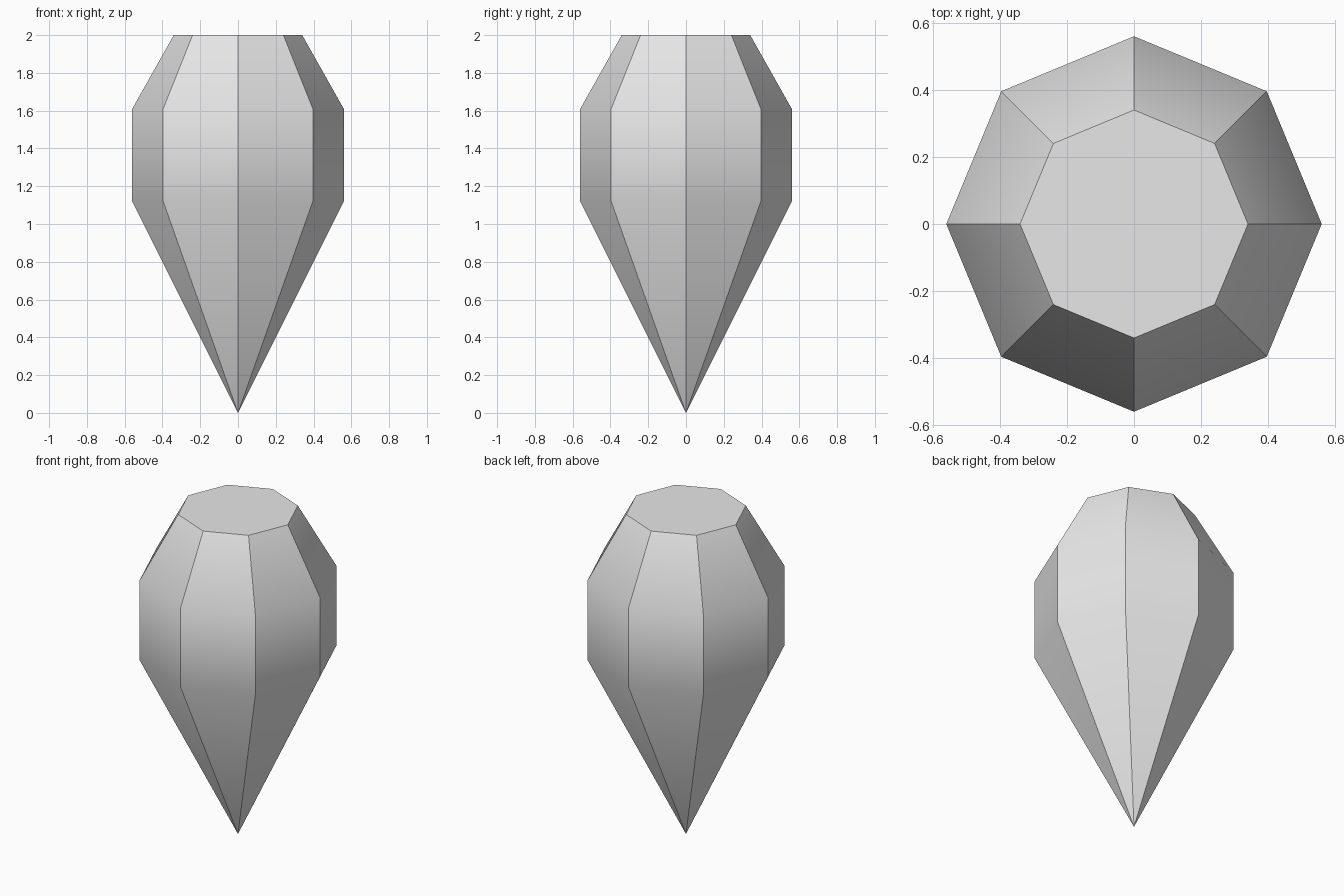
import bpy
import bmesh
from math import cos, sin, pi, radians

cube = bpy.data.objects.get("Cube")
if cube:
    bpy.data.objects.remove(cube, do_unlink=True)

SIDES = 8
# radius and height of each ring, from the crown down
RINGS = [(0.34, 2.0), (0.56, 1.61), (0.56, 1.12)]

# Plain grey
grey = bpy.data.materials.new("light_grey")
grey.use_nodes = True
colour = (0.8, 0.8, 0.8, 1.0)
grey.diffuse_color = colour
grey.node_tree.nodes["Principled BSDF"].inputs["Base Color"].default_value = colour

# Eight-sided gem: flat top, tapered crown, straight girdle, pointed base
bm = bmesh.new()
rings = [[bm.verts.new((r * cos(2 * pi * i / SIDES), r * sin(2 * pi * i / SIDES), z))
          for i in range(SIDES)] for r, z in RINGS]
tip = bm.verts.new((0, 0, 0))
bm.faces.new(rings[0])
for i in range(SIDES):
    j = (i + 1) % SIDES
    for upper, lower in zip(rings, rings[1:]):
        bm.faces.new((upper[i], lower[i], lower[j], upper[j]))
    bm.faces.new((rings[-1][i], tip, rings[-1][j]))
bmesh.ops.recalc_face_normals(bm, faces=bm.faces)

mesh = bpy.data.meshes.new("gem")
bm.to_mesh(mesh)
bm.free()
mesh.materials.append(grey)
gem = bpy.data.objects.new("gem", mesh)
bpy.context.collection.objects.link(gem)

# Smooth down each column, sharp between columns and around the top
bpy.ops.object.select_all(action='DESELECT')
gem.select_set(True)
bpy.context.view_layer.objects.active = gem
bpy.ops.object.shade_smooth_by_angle(angle=radians(30))
